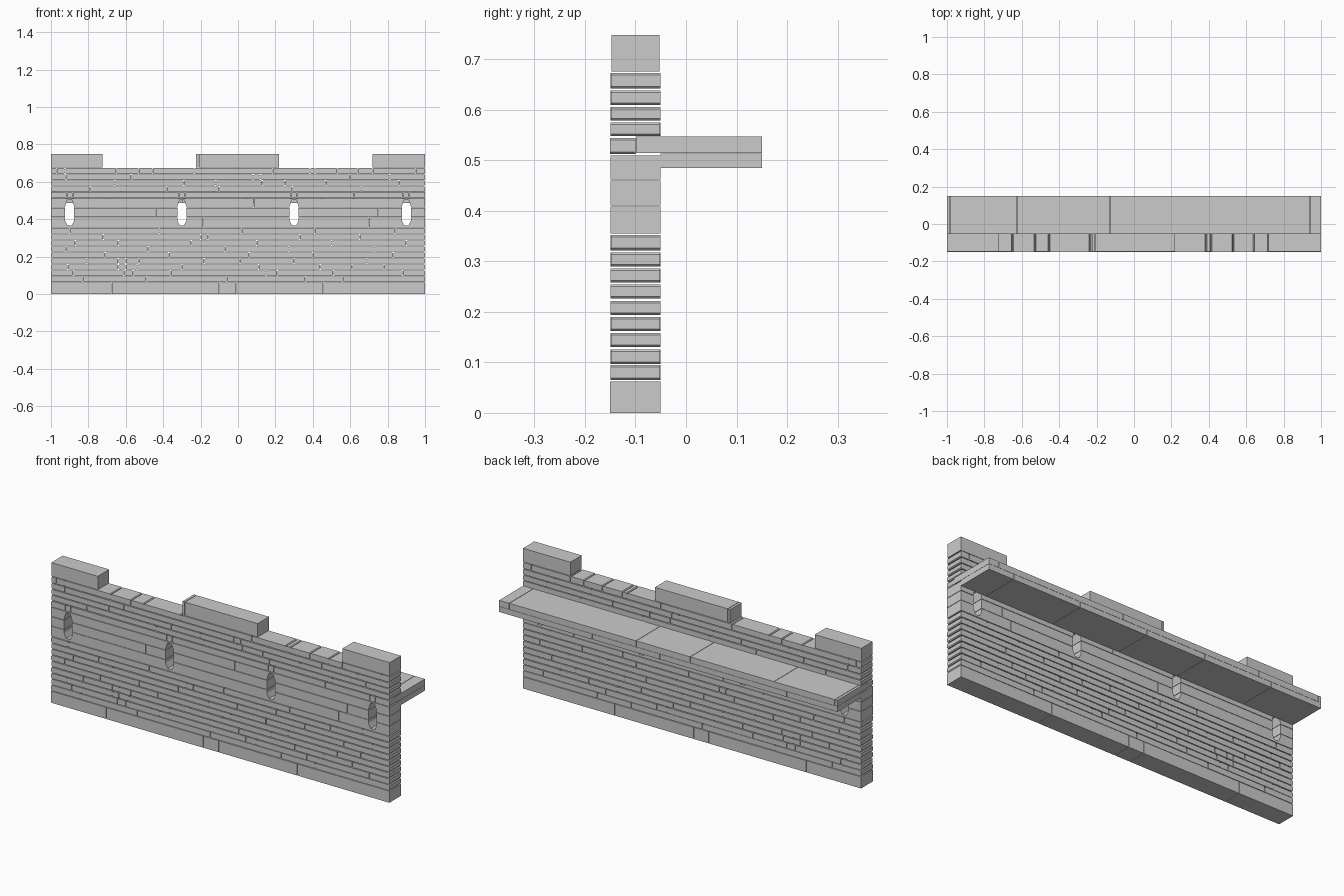
import bpy, bmesh, random

if "Cube" in bpy.data.objects:
    bpy.data.objects.remove(bpy.data.objects["Cube"])

random.seed(4)
GAP = 0.003


def prism(bm, profile, y0, y1):
    """Extrude an x/z outline from y0 to y1."""
    a = [bm.verts.new((x, y0, z)) for x, z in profile]
    b = [bm.verts.new((x, y1, z)) for x, z in profile]
    n = len(a)
    bm.faces.new(a)
    bm.faces.new(b[::-1])
    for i in range(n):
        bm.faces.new((a[i], b[i], b[(i + 1) % n], a[(i + 1) % n]))


def block(bm, x0, x1, z0, z1, y0, y1, c=0.0):
    """Stone block, with chipped corners when c > 0."""
    if c:
        p = [(x0 + c, z0), (x1 - c, z0), (x1, z0 + c), (x1, z1 - c),
             (x1 - c, z1), (x0 + c, z1), (x0, z1 - c), (x0, z0 + c)]
    else:
        p = [(x0, z0), (x1, z0), (x1, z1), (x0, z1)]
    prism(bm, p, y0, y1)


def finish(name, bm):
    bmesh.ops.recalc_face_normals(bm, faces=bm.faces[:])
    me = bpy.data.meshes.new(name)
    bm.to_mesh(me)
    bm.free()
    ob = bpy.data.objects.new(name, me)
    bpy.context.collection.objects.link(ob)
    return ob


def course(name, z0, z1, joints, y0=-0.15, y1=-0.05, c=0.0, jitter=0.0, gap=GAP):
    """Row of blocks from x=-1 to x=1 split at the given joints."""
    bm = bmesh.new()
    xs = [-1] + joints + [1]
    for i, (a, b) in enumerate(zip(xs, xs[1:])):
        l = a + (gap / 2 if i else 0)
        r = b - (gap / 2 if i < len(xs) - 2 else 0)
        block(bm, l, r, z0, z1, y0 + random.uniform(0, jitter),
              y1 - random.uniform(0, jitter), c)
    return finish(name, bm)


# foundation course
course("foundation_course", 0, 0.062, [-0.675, -0.1, -0.01, 0.455])

# thin brick courses: bottom, top, joints
rows = [
    (0.065, 0.0945, [-0.83, -0.49, -0.06, 0.36, 0.56]),
    (0.097, 0.126, [-0.88, -0.61, -0.56, -0.36, 0.15, 0.21, 0.51, 0.88]),
    (0.130, 0.158, [-0.91, -0.64, -0.6, -0.54, -0.3, 0.11, 0.44, 0.61, 0.78]),
    (0.162, 0.190, [-0.81, -0.64, -0.6, -0.53, -0.18, 0.01, 0.3, 0.69]),
    (0.194, 0.222, [-0.71, -0.37, 0.06, 0.4, 0.83]),
    (0.226, 0.254, [-0.92, -0.48, -0.07, 0.27, 0.73]),
    (0.258, 0.286, [-0.87, -0.64, -0.25, 0.1, 0.5, 0.9]),
    (0.290, 0.318, [-0.72, -0.2, -0.16, 0.33, 0.65]),
    (0.322, 0.352, [-0.9, -0.42, 0.02, 0.41, 0.84]),
    (0.548, 0.575, [-0.79, -0.38, -0.1, 0.29, 0.66]),
    (0.579, 0.606, [-0.66, -0.29, -0.12, 0.13, 0.25, 0.47, 0.86]),
    (0.610, 0.638, [-0.92, -0.57, 0.08, 0.12, 0.6, 0.81]),
    (0.642, 0.673, [-0.97, -0.925, -0.65, -0.53, -0.455, -0.235, 0.185,
                    0.385, 0.412, 0.53, 0.64, 0.72, 0.95]),
]
for i, (z0, z1, joints) in enumerate(rows):
    course(f"brick_course_{i + 1}", z0, z1, joints, c=0.004, jitter=0.002, gap=0.002)

# arrow slit cutters
SLITS = (-0.9, -0.3, 0.3, 0.9)
bm = bmesh.new()
for x in SLITS:
    half = [(0.012, 0.366), (0.024, 0.392), (0.024, 0.470), (0.012, 0.503)]
    prism(bm, [(x + h, z) for h, z in half] +
          [(x - h, z) for h, z in reversed(half)], -0.3, 0.1)
cutter = finish("slit_cutter", bm)
cutter.hide_render = True
cutter.hide_viewport = True

# tall courses pierced by the arrow slits
for i, (z0, z1, joints) in enumerate([
        (0.355, 0.409, [-0.185, 0.70]),
        (0.411, 0.460, [-0.44, 0.75]),
        (0.462, 0.510, [0.085])]):
    ob = course(f"slit_course_{i + 1}", z0, z1, joints, jitter=0.001)
    m = ob.modifiers.new("slits", 'BOOLEAN')
    m.operation = 'DIFFERENCE'
    m.solver = 'EXACT'
    m.object = cutter

# half-depth course above the slits, with small cap stones
caps = [x + s * 0.016 for x in SLITS for s in (-1, 1)]
course("slit_cap_course", 0.513, 0.544, sorted(caps + [0.62]), y1=-0.1, c=0.004)

# walkway in two layers, the upper one let into the wall
deck = [-0.985, -0.625, -0.13, 0.19, 0.94]
course("walkway_upper", 0.515, 0.547, deck, -0.099, 0.15, gap=0.002)
course("walkway_lower", 0.485, 0.514, [-0.7, -0.3, 0.05, 0.45, 0.85], -0.05, 0.15, gap=0.002)

# merlons
for name, a, b in (("merlon_left", -1, -0.725), ("merlon_middle_end", -0.225, -0.212),
                   ("merlon_middle", -0.209, 0.22), ("merlon_right", 0.72, 1)):
    bm = bmesh.new()
    block(bm, a, b, 0.676, 0.748, -0.148, -0.052)
    finish(name, bm)
